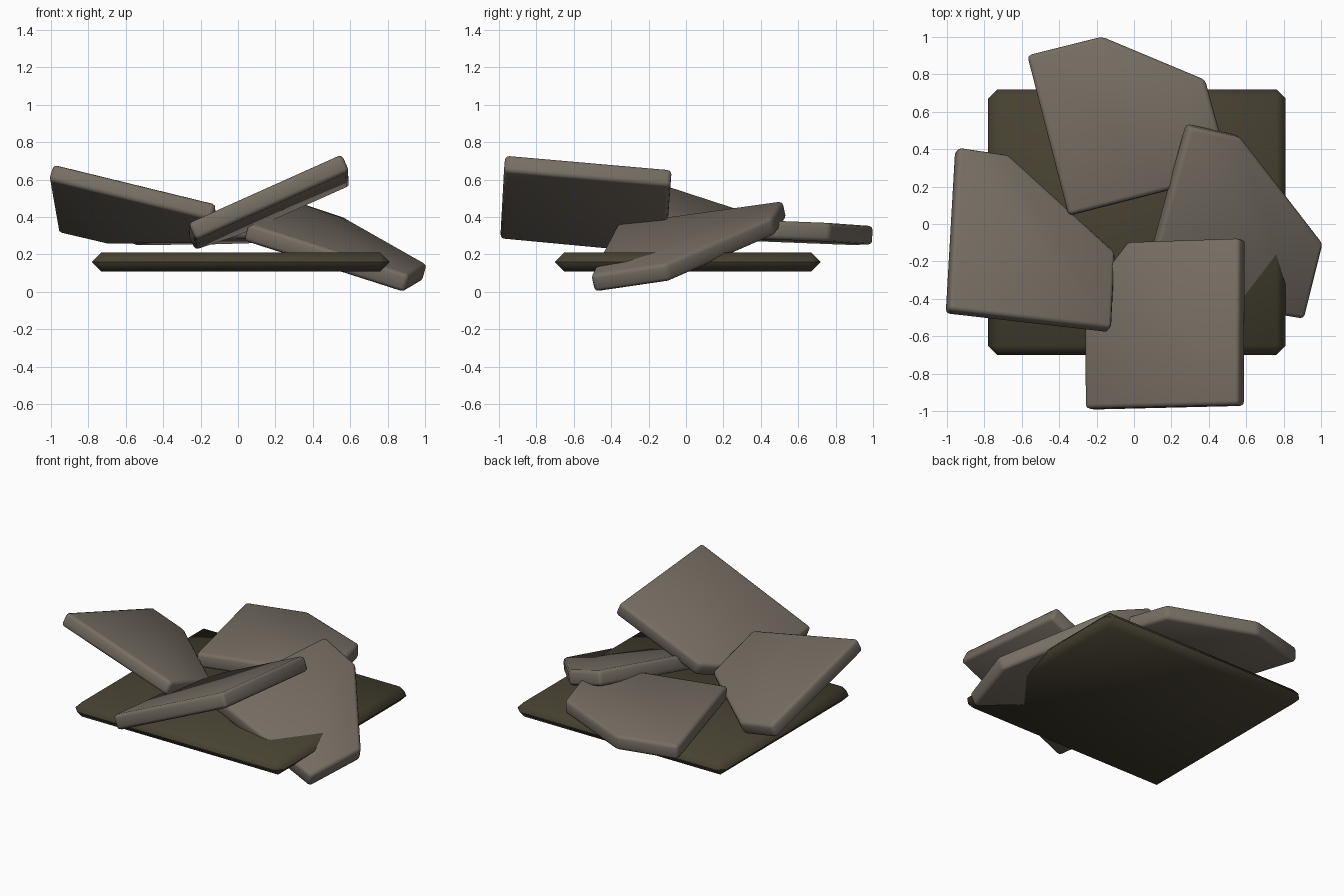
import bpy, bmesh, math
from mathutils import Vector

cube = bpy.data.objects.get("Cube")
if cube:
    bpy.data.objects.remove(cube, do_unlink=True)


def material(name, rgb):
    mat = bpy.data.materials.new(name)
    mat.use_nodes = True
    mat.diffuse_color = (*rgb, 1)
    mat.node_tree.nodes["Principled BSDF"].inputs["Base Color"].default_value = (*rgb, 1)
    return mat


stone = material("grey brown stone", (0.18, 0.155, 0.125))
earth = material("dark earth", (0.062, 0.053, 0.031))


def slab(name, outline, point, slope, thick, bevel, segments, mat):
    """Tilted slab: plan outline, a point on its top plane, slopes along x and y."""
    normal = Vector((-slope[0], -slope[1], 1)).normalized()
    half = normal * thick / 2
    drop = thick / 2 / normal.z
    mid = [Vector((x, y, point[2] - drop + slope[0] * (x - point[0])
                   + slope[1] * (y - point[1]))) for x, y in outline]
    bm = bmesh.new()
    top = [bm.verts.new(p + half) for p in mid]
    low = [bm.verts.new(p - half) for p in mid]
    bm.faces.new(top)
    bm.faces.new(low[::-1])
    n = len(mid)
    for i in range(n):
        j = (i + 1) % n
        bm.faces.new((low[i], low[j], top[j], top[i]))
    bmesh.ops.recalc_face_normals(bm, faces=bm.faces)
    # Worn edges
    bmesh.ops.bevel(bm, geom=bm.edges[:], offset=bevel, segments=segments,
                    profile=0.5, affect='EDGES', clamp_overlap=True)
    mesh = bpy.data.meshes.new(name)
    bm.to_mesh(mesh)
    bm.free()
    mesh.materials.append(mat)
    obj = bpy.data.objects.new(name, mesh)
    bpy.context.collection.objects.link(obj)
    bpy.ops.object.select_all(action='DESELECT')
    obj.select_set(True)
    bpy.context.view_layer.objects.active = obj
    bpy.ops.object.shade_smooth_by_angle(angle=math.radians(60))


# Flat ground plate with chamfered rim
slab("ground_plate", [(-0.78, -0.7), (0.81, -0.7), (0.81, 0.72), (-0.78, 0.72)],
     (0, 0, 0.21), (0, 0), 0.1, 0.049, 1, earth)

# Four broken slabs leaning over the plate
slab("front_slab", [(-0.245, -0.99), (0.575, -0.97), (0.58, -0.08), (-0.02, -0.1), (-0.25, -0.4)],
     (0.54, -0.97, 0.73), (0.45, -0.09), 0.1, 0.022, 2, stone)
slab("right_slab", [(-1, -0.47), (-0.13, -0.57), (-0.11, -0.16), (-0.68, 0.36), (-0.95, 0.4)],
     (-0.97, -0.47, 0.685), (-0.28, -0.31), 0.095, 0.022, 2, stone)
slab("back_slab", [(-0.35, 0.045), (0.2, 0.185), (0.46, 0.48), (0.38, 0.77), (-0.17, 1), (-0.57, 0.9)],
     (0, 0, 0.39), (0.015, -0.035), 0.1, 0.022, 2, stone)
slab("left_slab", [(0.04, -0.36), (0.9, -0.5), (1, -0.1), (0.56, 0.47), (0.285, 0.53)],
     (0.29, 0.53, 0.495), (-0.285, 0.218), 0.1, 0.022, 2, stone)
